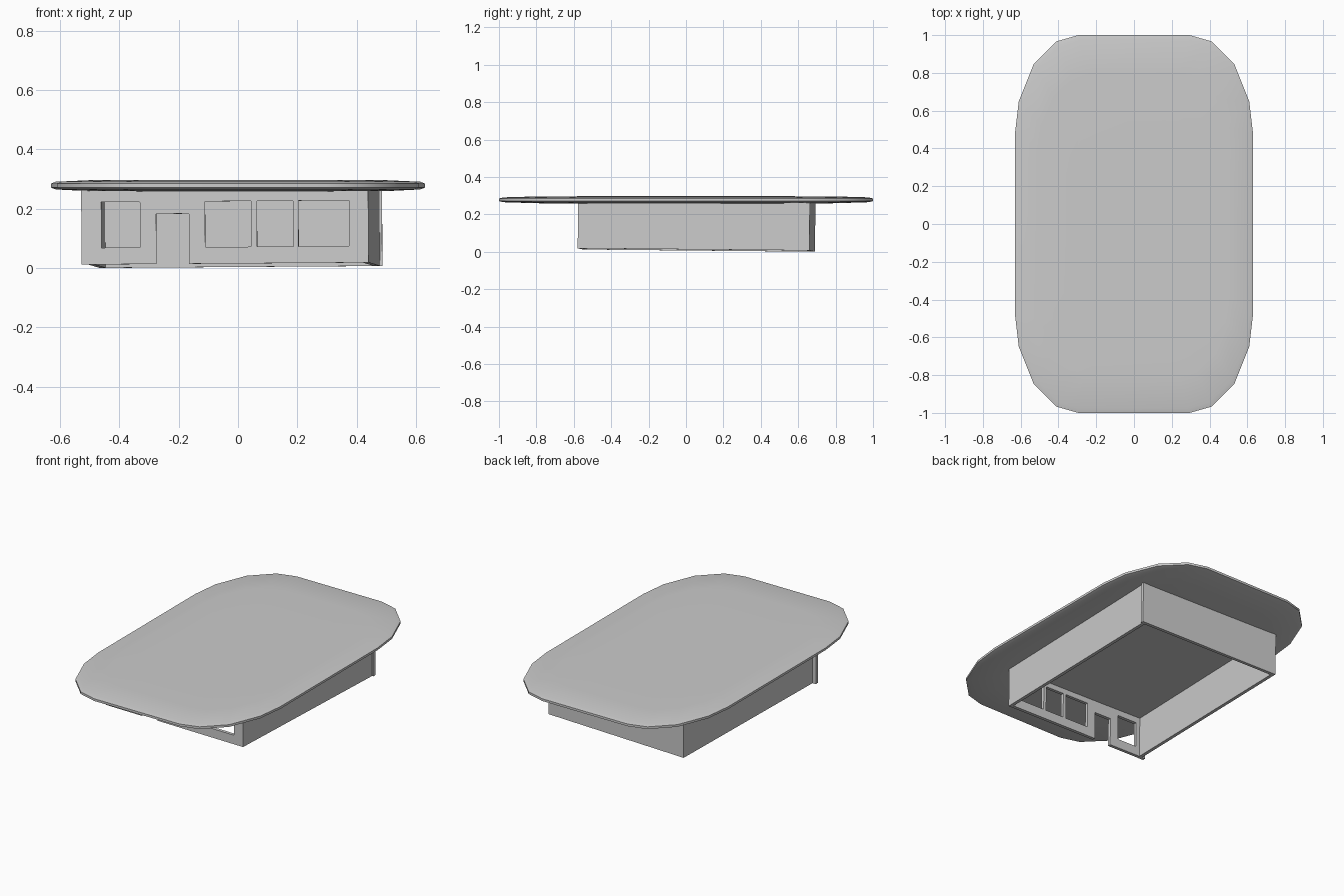
import bpy, bmesh
from mathutils import Matrix

if "Cube" in bpy.data.objects:
    bpy.data.objects.remove(bpy.data.objects["Cube"])

# The walled part sits slightly turned and tipped under the roof
PLACE = (Matrix.Translation((-0.007, 0.055, 0.0095))
         @ Matrix.Rotation(-0.0314, 4, 'Z')
         @ Matrix.Rotation(-0.0095, 4, 'X')
         @ Matrix.Rotation(-0.007, 4, 'Y'))
HX, HY, TOP, T = 0.467, 0.62, 0.262, 0.02


def finish(name, bm, matrix=None):
    bmesh.ops.recalc_face_normals(bm, faces=bm.faces)
    me = bpy.data.meshes.new(name)
    if matrix:
        bm.transform(matrix)
    bm.to_mesh(me)
    bm.free()
    ob = bpy.data.objects.new(name, me)
    bpy.context.collection.objects.link(ob)
    return ob


def box(name, x0, x1, y0, y1, z0=0.0, z1=TOP):
    bm = bmesh.new()
    bmesh.ops.create_cube(bm, size=1)
    for v in bm.verts:
        v.co.x = x0 if v.co.x < 0 else x1
        v.co.y = y0 if v.co.y < 0 else y1
        v.co.z = z0 if v.co.z < 0 else z1
    return finish(name, bm, PLACE)


# Plain walls, with the small corner returns
box("right_wall", HX - T, HX, -HY + T, HY - T)
box("left_wall", -HX - 0.012, -HX - 0.012 + T, -HY + T, HY - T)
box("back_wall", -HX - 0.012, HX + 0.008, HY - T, HY)
box("front_left_post", -HX - 0.034, -HX - 0.008, -HY, -HY + T)

# Front wall: a grid of cells with window and door cells left out
SHIFT = 0.0265
windows = [(-0.46, -0.33), (-0.11, 0.045), (0.065, 0.187), (0.205, 0.375)]
door = (-0.275, -0.165)
SILL, LINTEL, DOOR_TOP = 0.056, 0.21, 0.169
xs = sorted([-HX - 0.008 - SHIFT, HX - SHIFT] + [x for w in windows + [door] for x in w])
zs = [0, SILL, DOOR_TOP, LINTEL, TOP]


def is_open(x, z):
    if door[0] < x < door[1]:
        return z < DOOR_TOP
    return SILL < z < LINTEL and any(a < x < b for a, b in windows)


bm = bmesh.new()
grid = [[bm.verts.new((x + SHIFT, -HY, z)) for z in zs] for x in xs]
for i in range(len(xs) - 1):
    for j in range(len(zs) - 1):
        if not is_open((xs[i] + xs[i + 1]) / 2, (zs[j] + zs[j + 1]) / 2):
            bm.faces.new((grid[i][j], grid[i + 1][j], grid[i + 1][j + 1], grid[i][j + 1]))
ext = bmesh.ops.extrude_face_region(bm, geom=bm.faces[:], use_keep_orig=True)
for v in [g for g in ext["geom"] if isinstance(g, bmesh.types.BMVert)]:
    v.co.y += T
bmesh.ops.dissolve_limit(bm, angle_limit=0.01, verts=bm.verts[:], edges=bm.edges[:])
finish("front_wall", bm, PLACE)

# Roof slab: rounded outline in stacked rings, softly domed both ways
quarter = [(0.63, 0.48), (0.61, 0.65), (0.532, 0.845), (0.41, 0.967), (0.295, 1.0)]
outline = (quarter + [(-x, y) for x, y in quarter[::-1]]
           + [(-x, -y) for x, y in quarter] + [(x, -y) for x, y in quarter[::-1]])
rings = [(0.55, 0.2585), (0.8, 0.2595), (0.975, 0.265), (1.0, 0.271),
         (1.0, 0.285), (0.975, 0.291), (0.8, 0.296), (0.55, 0.297)]
bm = bmesh.new()
loops = [[bm.verts.new((x * s, y * s, z)) for x, y in outline] for s, z in rings]
n = len(outline)
for a, b in zip(loops, loops[1:]):
    for i in range(n):
        k = (i + 1) % n
        bm.faces.new((a[i], a[k], b[k], b[i]))
bm.faces.new(loops[0][::-1])
bm.faces.new(loops[-1])
roof = finish("roof", bm)
bpy.context.view_layer.objects.active = roof
roof.select_set(True)
bpy.ops.object.shade_smooth_by_angle(angle=0.6)
